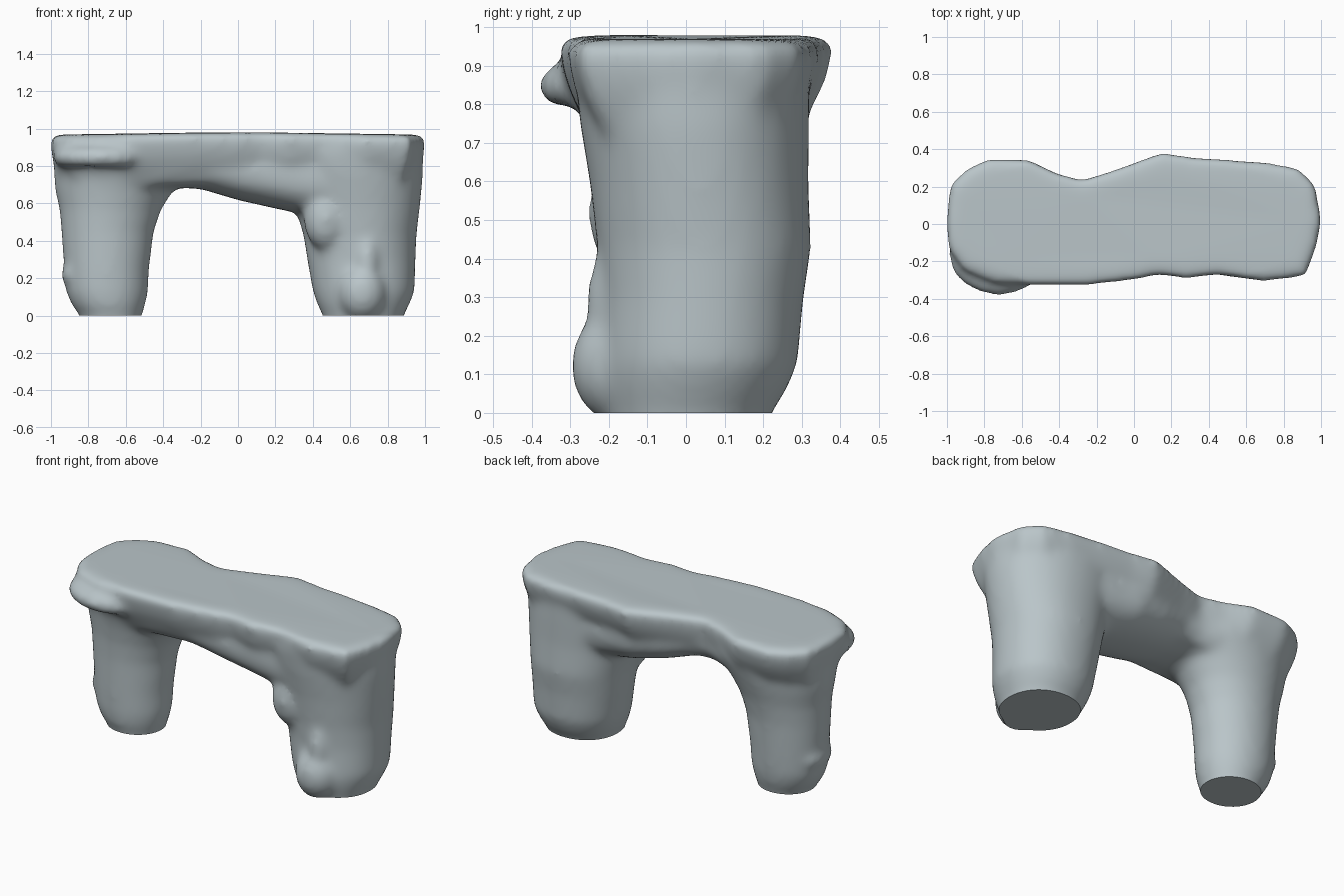
import bpy, bmesh, math
from mathutils import Vector, Matrix

if "Cube" in bpy.data.objects:
    bpy.data.objects.remove(bpy.data.objects["Cube"])

bm = bmesh.new()
N = 32

def loft(rings):
    """Closed skin through rings with equal point counts."""
    vs = [[bm.verts.new(p) for p in r] for r in rings]
    n = len(vs[0])
    fs = []
    for a, b in zip(vs, vs[1:]):
        for i in range(n):
            j = (i + 1) % n
            fs.append(bm.faces.new((a[i], a[j], b[j], b[i])))
    fs += [bm.faces.new(vs[0][::-1]), bm.faces.new(vs[-1])]
    bmesh.ops.recalc_face_normals(bm, faces=fs)

def oval(a0, a1, b0, b1, n):
    """Squared oval filling a box, as 2D points."""
    pts = []
    for i in range(N):
        t = 2 * math.pi * i / N
        c, s = math.cos(t), math.sin(t)
        u = math.copysign(abs(c) ** (2 / n), c)
        v = math.copysign(abs(s) ** (2 / n), s)
        pts.append(((a0 + a1) / 2 + u * (a1 - a0) / 2, (b0 + b1) / 2 + v * (b1 - b0) / 2))
    return pts

def leg(rows, n):
    loft([[(x, y, z) for x, y in oval(x0, x1, y0, y1, n)] for z, x0, x1, y0, y1 in rows])

def lump(c, r):
    bmesh.ops.create_icosphere(bm, subdivisions=3, radius=1,
                               matrix=Matrix.Translation(c) @ Matrix.Diagonal((*r, 1)))

# seat slab: irregular outline with softened edges
outline = [(-1.005, 0), (-.985, .21), (-.89, .30), (-.78, .35), (-.56, .345), (-.42, .275),
           (-.28, .235), (-.12, .285), (.15, .385), (.3, .36), (.7, .333), (.88, .30),
           (.97, .21), (1.003, .02), (.98, -.11), (.92, -.28), (.69, -.31), (.45, -.272),
           (.28, -.293), (.13, -.272), (0, -.3), (-.24, -.327), (-.58, -.328),
           (-.75, -.315), (-.91, -.25), (-.99, -.14)]
loft([[(x * (1 - d * .6), y * (1 - d / .33), z + .006 * math.cos(3 * x)) for x, y in outline]
      for z, d in ((.70, .10), (.75, .07), (.80, .042), (.85, .02), (.90, .006), (.95, 0), (.973, .02), (.977, .10))])

# arched beam under the seat
beam = [(-.6, -.24, .24, .6), (-.42, -.275, .25, .66), (-.3, -.28, .22, .685), (-.2, -.27, .22, .68),
        (0, -.255, .28, .62), (.2, -.25, .32, .575), (.32, -.25, .31, .55), (.6, -.25, .30, .5)]
loft([[(x, y, z) for y, z in oval(y0, y1, zb, .95, 2.4)] for x, y0, y1, zb in beam])

# left and right legs
leg([(-.08, -.83, -.53, -.15, .145), (0, -.845, -.515, -.16, .155), (.06, -.89, -.495, -.185, .18),
     (.13, -.92, -.48, -.195, .195), (.25, -.93, -.475, -.20, .205), (.45, -.945, -.45, -.205, .22),
     (.57, -.955, -.41, -.215, .24), (.68, -.98, -.34, -.235, .27), (.8, -.987, -.24, -.27, .3),
     (.9, -.985, -.2, -.3, .3)], 2.0)
leg([(-.08, .47, .87, -.19, .2), (0, .455, .885, -.205, .22), (.06, .425, .915, -.22, .26),
     (.13, .40, .945, -.225, .29), (.3, .37, .95, -.22, .305), (.43, .35, .955, -.23, .325),
     (.6, .30, .975, -.25, .318), (.75, .24, .99, -.275, .32), (.88, .2, .99, -.29, .32)], 2.12)

# toe and shin ridge on the right leg, knobs on the legs
lump((.665, -.18, .125), (.13, .12, .15))
lump((.69, -.19, .28), (.065, .07, .17))
lump((.47, -.14, .52), (.12, .115, .17))
lump((-.9, 0, .22), (.045, .12, .06))
# rolled lip on the front left corner, swept as overlapping beads
path = [Vector(p) for p in ((-.935, -.16), (-.915, -.235), (-.87, -.28), (-.8, -.315),
                            (-.73, -.33), (-.66, -.322), (-.58, -.285))]
for a, b in zip(path, path[1:]):
    for k in range(4):
        p = a.lerp(b, k / 4)
        lump((p.x, p.y, .85), (.058, .054, .055))

mesh = bpy.data.meshes.new("rough")
bm.to_mesh(mesh)
bm.free()
rough = bpy.data.objects.new("rough_shape", mesh)
bpy.context.collection.objects.link(rough)

# fuse parts into one worn surface
m = rough.modifiers.new("fuse", 'REMESH')
m.mode = 'VOXEL'
m.voxel_size = .018
s = rough.modifiers.new("soften", 'SMOOTH')
s.factor = .5
s.iterations = 22
dg = bpy.context.evaluated_depsgraph_get()
fused = bpy.data.meshes.new_from_object(rough.evaluated_get(dg))
bpy.data.objects.remove(rough)

# cut the feet flat on the ground
bm = bmesh.new()
bm.from_mesh(fused)
cut = bmesh.ops.bisect_plane(bm, geom=bm.verts[:] + bm.edges[:] + bm.faces[:],
                             plane_co=(0, 0, .003), plane_no=(0, 0, 1), clear_inner=True)
edges = [e for e in cut["geom_cut"] if isinstance(e, bmesh.types.BMEdge)]
bmesh.ops.holes_fill(bm, edges=edges)
bmesh.ops.translate(bm, verts=bm.verts[:], vec=(0, 0, -.003))
bmesh.ops.recalc_face_normals(bm, faces=bm.faces[:])
bm.to_mesh(fused)
bm.free()

bench = bpy.data.objects.new("stone_bench", fused)
bpy.context.collection.objects.link(bench)
mat = bpy.data.materials.new("grey stone")
mat.diffuse_color = (.49, .56, .585, 1)
mat.use_nodes = True
mat.node_tree.nodes["Principled BSDF"].inputs["Base Color"].default_value = mat.diffuse_color
fused.materials.clear()
fused.materials.append(mat)
bpy.context.view_layer.objects.active = bench
bench.select_set(True)
bpy.ops.object.shade_smooth_by_angle(angle=math.radians(40))
